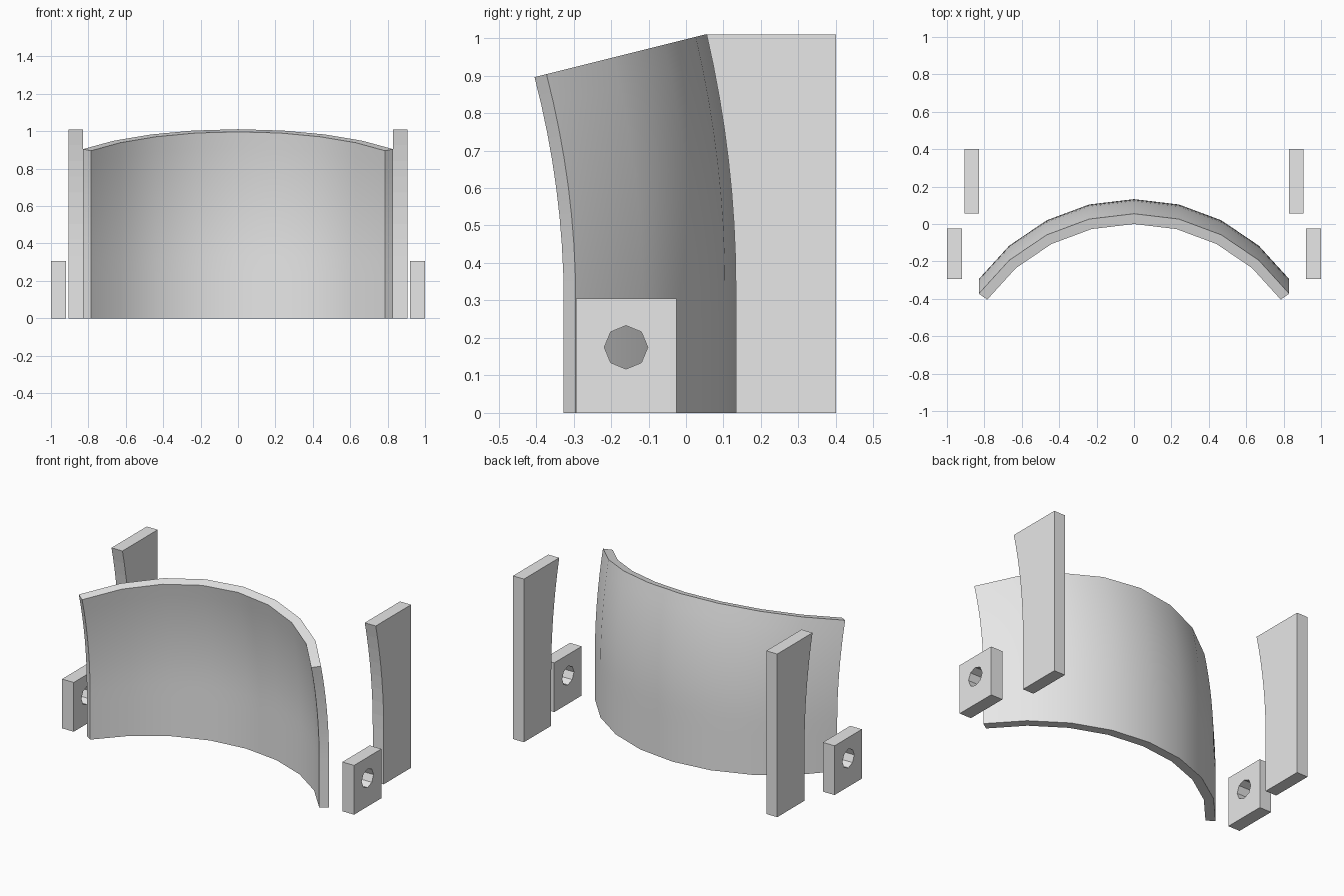
import bpy, bmesh
from math import sin, cos, radians, pi

cube = bpy.data.objects.get("Cube")
if cube:
    bpy.data.objects.remove(cube)

grey = bpy.data.materials.new("plain_grey")
grey.use_nodes = True
grey.diffuse_color = (0.8, 0.8, 0.8, 1)
grey.node_tree.nodes["Principled BSDF"].inputs["Base Color"].default_value = (0.8, 0.8, 0.8, 1)

ROWS, SEGMENTS = 12, 8
HALF_ANGLE = radians(54.5)
CENTRE_Y, OUTER_R, INNER_R = -0.886, 1.019, 0.964


def lean(t):
    """Forward curve of the blade at height fraction t."""
    return -0.078 * (max(0, t - 0.33) / 0.67) ** 2


def finish(name, bm, smooth=False):
    bmesh.ops.recalc_face_normals(bm, faces=bm.faces)
    mesh = bpy.data.meshes.new(name)
    bm.to_mesh(mesh)
    bm.free()
    mesh.materials.append(grey)
    obj = bpy.data.objects.new(name, mesh)
    bpy.context.collection.objects.link(obj)
    if smooth:
        bpy.ops.object.select_all(action="DESELECT")
        obj.select_set(True)
        bpy.context.view_layer.objects.active = obj
        bpy.ops.object.shade_smooth_by_angle(angle=radians(30))
    return obj


def plate(name, profile, x0, x1):
    """Extrude a y-z outline between two x positions."""
    bm = bmesh.new()
    face = bm.faces.new([bm.verts.new((x0, y, z)) for y, z in profile])
    result = bmesh.ops.extrude_face_region(bm, geom=[face])
    verts = [v for v in result["geom"] if isinstance(v, bmesh.types.BMVert)]
    bmesh.ops.translate(bm, verts=verts, vec=(x1 - x0, 0, 0))
    return finish(name, bm)


# Curved blade: concentric arcs, leaning forward, with a sloping top
bm = bmesh.new()


def blade_point(radius, i, t):
    a = HALF_ANGLE * (2 * i / SEGMENTS - 1)
    y = CENTRE_Y + radius * cos(a)
    top = 0.997 + 0.25 * (y + lean(1))
    return bm.verts.new((radius * sin(a), y + lean(t), top * t))


rings = []
for row in range(ROWS + 1):
    t = row / ROWS
    outer = [blade_point(OUTER_R, i, t) for i in range(SEGMENTS + 1)]
    inner = [blade_point(INNER_R, i, t) for i in range(SEGMENTS + 1)]
    rings.append(outer + inner[::-1])
count = len(rings[0])
for low, high in zip(rings, rings[1:]):
    for i in range(count):
        j = (i + 1) % count
        bm.faces.new((low[i], low[j], high[j], high[i]))
for ring in (rings[0], rings[-1]):
    for i in range(SEGMENTS):
        bm.faces.new((ring[i], ring[i + 1], ring[count - 2 - i], ring[count - 1 - i]))
finish("curved_blade", bm, smooth=True)

# Rear ribs, with front edges following the blade's back
rib = [(0.4, 0), (0.4, 1.01)]
rib += [(0.133 + lean(r / ROWS), 1.01 * r / ROWS) for r in range(ROWS, -1, -1)]

# Hinge lugs, bored with an octagonal hole
lug = [(-0.293, 0), (-0.025, 0), (-0.025, 0.305), (-0.293, 0.305)]
hole = [(-0.16 + 0.058 * cos(k * pi / 4), 0.175 + 0.058 * sin(k * pi / 4)) for k in range(8)]

for side, s in (("left", 1), ("right", -1)):
    plate(side + "_rib", rib, s * 0.83, s * 0.905)
    bracket = plate(side + "_hinge_lug", lug, s * 0.92, s * 1.0)
    cutter = plate(side + "_hole_cutter", hole, s * 0.86, s * 1.06)
    cut = bracket.modifiers.new("bore", "BOOLEAN")
    cut.operation = "DIFFERENCE"
    cut.solver = "EXACT"
    cut.object = cutter
    # Bake the bore, then drop the cutter
    graph = bpy.context.evaluated_depsgraph_get()
    bored = bpy.data.meshes.new_from_object(bracket.evaluated_get(graph))
    bracket.modifiers.clear()
    bracket.data = bored
    bpy.data.objects.remove(cutter)
